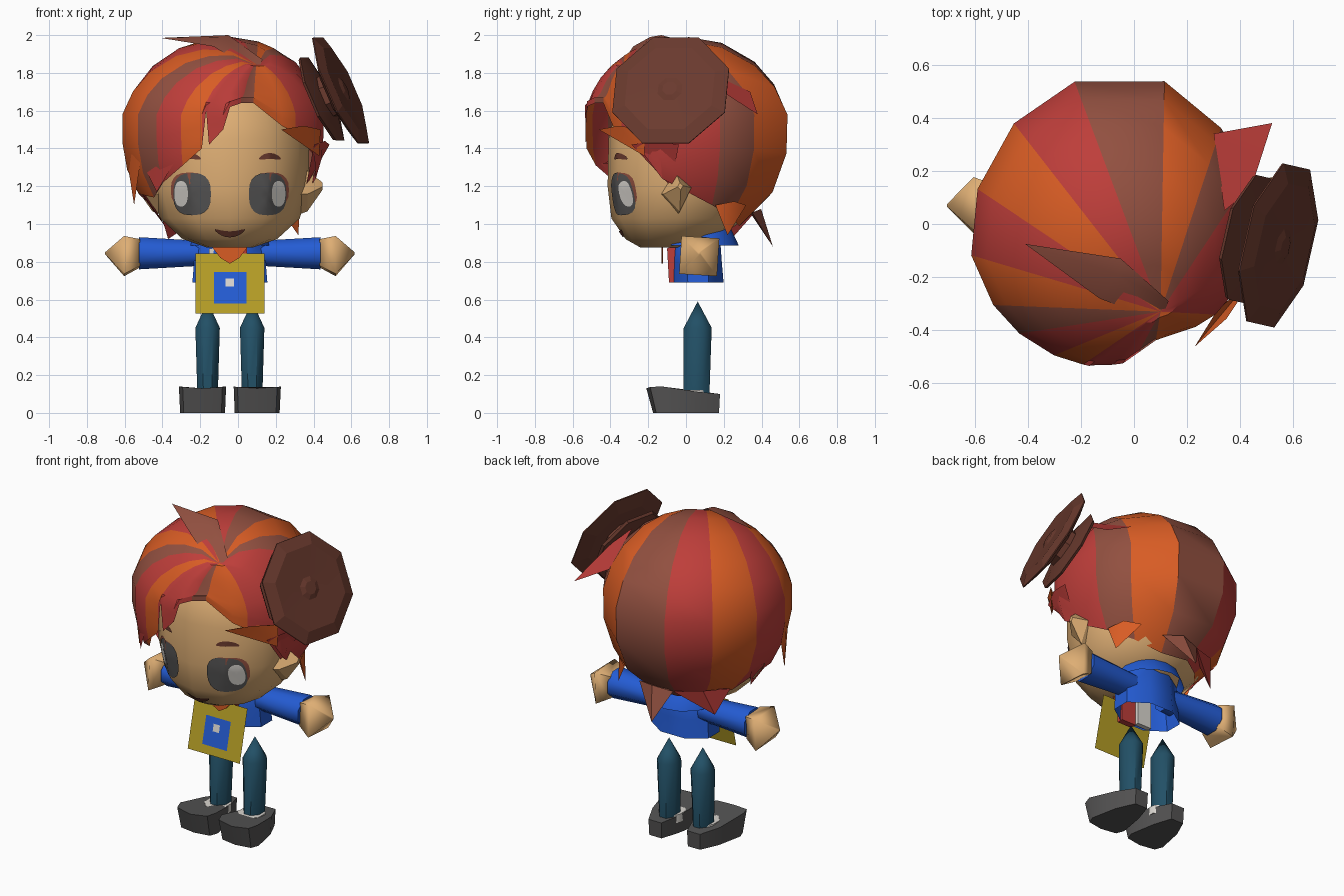
import bpy, bmesh, math
from mathutils import Vector
from mathutils.bvhtree import BVHTree

if "Cube" in bpy.data.objects:
    bpy.data.objects.remove(bpy.data.objects["Cube"])

CX = -0.043  # body symmetry line


def lin(c):
    c /= 255
    return c / 12.92 if c < 0.04 else ((c + 0.055) / 1.055) ** 2.4


MATS = {}
for n, c in dict(orange_hair=(216, 92, 36), red_hair=(190, 62, 58), brown_hair=(146, 80, 64),
                 dark_brown=(106, 58, 46), skin=(222, 174, 116), blue_cloth=(36, 92, 212),
                 yellow_cloth=(182, 158, 38), teal_cloth=(34, 80, 102), dark_grey=(84, 83, 83),
                 off_white=(218, 214, 208)).items():
    MATS[n] = bpy.data.materials.new(n)
    MATS[n].diffuse_color = (*map(lin, c), 1)


def build(name, verts, faces, cols, idx=None, angle=35):
    """Mesh from points; idx gives a colour slot for each face."""
    bm = bmesh.new()
    vs = [bm.verts.new(v) for v in verts]
    for k, f in enumerate(faces):
        bm.faces.new([vs[i] for i in f]).material_index = idx[k] if idx else 0
    bmesh.ops.remove_doubles(bm, verts=bm.verts, dist=1e-5)
    bmesh.ops.recalc_face_normals(bm, faces=bm.faces)
    me = bpy.data.meshes.new(name)
    bm.to_mesh(me)
    bm.free()
    for c in [cols] if isinstance(cols, str) else cols:
        me.materials.append(MATS[c])
    for p in me.polygons:
        p.use_smooth = True
    me.set_sharp_from_angle(angle=math.radians(angle))
    ob = bpy.data.objects.new(name, me)
    bpy.context.collection.objects.link(ob)
    return ob


def loft(name, rings, col, caps=(True, True), closed=True, angle=50):
    n = len(rings[0])
    verts = [p for r in rings for p in r]
    faces = [(j * n + i, j * n + (i + 1) % n, (j + 1) * n + (i + 1) % n, (j + 1) * n + i)
             for j in range(len(rings) - 1) for i in range(n if closed else n - 1)]
    if caps[0]:
        faces.append(tuple(range(n)))
    if caps[1]:
        faces.append(tuple(range(len(verts) - n, len(verts))))
    return build(name, verts, faces, col, angle=angle)


def ring(c, u, v, n, off=0.0):
    c, u, v = Vector(c), Vector(u), Vector(v)
    return [c + u * math.cos(math.tau * (i + off) / n) + v * math.sin(math.tau * (i + off) / n)
            for i in range(n)]


def zring(x, y, z, rx, ry, n=8, off=0.5):
    return ring((x, y, z), (rx, 0, 0), (0, ry, 0), n, off)


def plate(name, x0, x1, z0, z1, lift, col):
    """Flat sheet on the sloping apron plane."""
    build(name, [(x, -.105 + (z - .845) * .24 - lift, z) for x, z in
                 ((x0, z0), (x1, z0), (x1, z1), (x0, z1))], [(0, 1, 2, 3)], col)


# Head
head = loft("head", [zring(CX, cy, z, rx, ry, 12, 0) for z, cy, rx, ry in
                     [(.875, -.10, .12, .14), (.92, -.08, .25, .24), (1.03, -.04, .37, .355),
                      (1.2, -.02, .42, .395), (1.45, -.01, .42, .40), (1.65, 0, .36, .36),
                      (1.8, 0, .15, .15)]], "skin")
bvh = BVHTree.FromPolygons([v.co for v in head.data.vertices], [p.vertices for p in head.data.polygons])


# Face details laid on the head surface
def decal(name, cx, cz, a, b, col, off, e=1.0, bend=0.0):
    n, rows, verts = 20, (0.0, 0.35, 0.7, 1.0), []
    for s in rows:
        for i in range(n):
            t = math.tau * i / n
            u, w = math.cos(t), math.sin(t)
            u, w = (math.copysign(abs(k) ** e, k) * s for k in (u, w))
            x, z = cx + a * u, cz + b * w + bend * u * u
            hit = bvh.ray_cast(Vector((x, -2, z)), Vector((0, 1, 0)))[0]
            verts.append((x, (hit.y if hit else -.3) - off, z))
    loft(name, [verts[j * n:(j + 1) * n] for j in range(len(rows))], col, (False, False))


for side, s in (("left", -1), ("right", 1)):
    decal(side + "_eyelid", CX + s * .213, 1.18, .10, .093, "brown_hair", .005, .75)
    decal(side + "_eye", CX + s * .20, 1.158, .10, .112, "dark_grey", .008, .75)
    decal(side + "_eye_shine", CX + s * .258, 1.16, .036, .068, "off_white", .012, .85)
    decal(side + "_eyebrow", CX + s * .212, 1.36, .058, .016, "dark_brown", .007, 1, -.015)
    # Ears flaring out of the cheeks
    loft(side + "_ear", [ring((CX + s * x, y, z), (0, ry, 0), (0, 0, rz), 4, o) for x, y, z, ry, rz, o in
                         [(.34, -.06, 1.18, .085, .14, .1), (.41, -.045, 1.175, .075, .11, .1),
                          (.49, -.03, 1.2, .015, .02, .1)]], "skin", angle=25)
decal("mouth", CX, .945, .08, .016, "dark_brown", .008, 1, .025)

# Torso, neck and collar
loft("neck", [zring(CX, .04, z, .09, .09) for z in (.85, .96)], "skin")
loft("shirt", [zring(CX, y, z, rx, ry) for z, y, rx, ry in
               [(.69, .065, .215, .145), (.80, .06, .205, .14), (.93, .06, .20, .13),
                (1.0, .05, .13, .10)]], "blue_cloth", (False, False))
loft("collar", [[(CX + rx * math.cos(math.radians(a)), .06 + ry * math.sin(math.radians(a)), z)
                 for a in range(-40, 221, 26)] for rx, ry, z in
                [(.12, .10, 1.03), (.19, .18, .97), (.215, .22, .885)]],
     "blue_cloth", (False, False), False)
# Scarf with knot, and the undershirt beside it
loft("scarf", [[(x, y, z) for y, z in ((-.10, .87), (-.05, .90), (-.05, .69), (-.09, .69))]
               for x in (CX - .01, CX + .09)], "red_hair")
loft("undershirt", [[(x, y, z) for y, z in ((-.06, .87), (-.03, .87), (-.03, .695), (-.06, .695))]
                    for x in (CX - .11, CX - .012)], "off_white")
loft("scarf_knot", [[(CX - .10, y, .885), (CX + .10, y, .885), (CX + .05, y, .82), (CX, y, .79),
                     (CX - .05, y, .82)] for y in (-.122, -.13)], "orange_hair")

# Apron with pocket and badge
plate("apron", -.225, .14, .525, .845, 0, "yellow_cloth")
plate("pocket", -.128, .044, .578, .747, .006, "blue_cloth")
plate("badge", -.066, -.022, .668, .712, .012, "off_white")

# Limbs, mirrored about the body line
SHOE = [(-.045, .18, .10), (.045, .18, .10), (.10, .06, .112), (.135, -.13, .14), (.115, -.19, .137),
        (.01, -.21, .13), (-.095, -.19, .137), (-.115, -.13, .14), (-.085, .06, .112)]
for side, s in (("left", -1), ("right", 1)):
    loft(side + "_sleeve", [ring((CX + s * x, .07, .845), (0, ry, 0), (0, 0, rz), 8, .5) for x, ry, rz in
                            [(.12, .08, .07), (.21, .085, .075), (.48, .10, .092)]], "blue_cloth")
    loft(side + "_hand", [ring((CX + s * x, .07, z), (0, r, 0), (0, 0, r), 4, .46) for x, z, r in
                          [(.475, .845, .10), (.56, .83, .142), (.66, .845, .008)]], "skin", angle=75)
    lx = CX + s * .118
    loft(side + "_leg", [zring(lx, y, z, rx, ry) for y, z, rx, ry in
                         [(.055, .08, .058, .074), (.062, .45, .07, .08), (.062, .59, 0, 0)]], "teal_cloth")
    loft(side + "_sock", [zring(lx, .03, z, .078, .09) for z in (.07, .121)], "off_white")
    fx = CX + s * .135
    low = [(x * .95, y * .83 if y < 0 else y * .97, 0) for x, y, z in SHOE]
    loft(side + "_shoe", [[(fx + s * x, y, z) for x, y, z in r] for r in (low, SHOE)], "dark_grey")

# Hair cap: striped locks radiating from a parting point
C, R, ZC, H = Vector((-.06, 0)), .555, 1.45, .54
POLE = Vector((.10, -.33))
HAIR = ["orange_hair", "red_hair", "brown_hair"]
O, RD, B = 0, 1, 2
# angle, reach, bottom height, stripe colour up to the next angle
LOCKS = [(-15, .53, 1.24, RD), (20, .53, 1.10, B), (43, .53, 1.04, O), (72, .565, .99, B),
         (107, .56, 1.0, RD), (136, .545, 1.0, O), (166, .545, 1.02, RD), (192, .565, 1.16, O),
         (213, .56, 1.14, B), (228, .555, 1.22, RD), (244, .55, 1.31, O), (256, .545, 1.40, RD),
         (258.5, .545, 1.60, RD), (260, .54, 1.42, RD), (268, .53, 1.50, RD), (272, .525, 1.62, RD),
         (279, .49, 1.64, B), (288, .46, 1.64, O), (307, .485, 1.52, O), (317, .50, 1.48, RD),
         (335, .52, 1.36, RD)]


def polar(deg, r):
    return C + r * Vector((math.cos(math.radians(deg)), math.sin(math.radians(deg))))


def shell(deg, z, r=R):
    """Point on the hair dome at an angle and height."""
    p = polar(deg, r * math.sqrt(max(0, 1 - ((z - ZC) / H) ** 2)))
    return Vector((p.x, p.y, z))


cols = []
for deg, r, zb, _ in LOCKS:
    col = [Vector((*POLE, 1.84))]
    for s in (.2, .4, .6, .8, .92, 1):
        p = POLE.lerp(polar(deg, r), s)
        q = (p - C).length / (.57 + (r * 1.03 - .57) * s)
        z = ZC + H * math.sqrt(max(0, 1 - q * q))
        col.append(Vector((*p, max(z, zb + .03))))
    z0 = col[-1].z
    for t in (.35, .7, 1):
        z = z0 + (zb - z0) * t
        p = shell(deg, min(z, ZC), r)
        col.append(Vector((p.x, p.y, z)))
    cols.append(col)
m, n = len(cols[0]), len(cols)
faces = [(k * m + j, (k + 1) % n * m + j, (k + 1) % n * m + j + 1, k * m + j + 1)
         for k in range(n) for j in range(m - 1)]
build("hair_cap", [p for c in cols for p in c], faces, HAIR,
      [LOCKS[k][3] for k in range(n) for j in range(m - 1)], 30)


# Pointed tufts growing out of the cap edge
def tuft(name, a0, a1, z, tip, col):
    a, b = shell(a0, z, R * .985), shell(a1, z, R * .985)
    inner = (a + b) / 2 + (Vector((C.x, C.y, z)) - (a + b) / 2) * .05
    outer = shell((a0 + a1) / 2, z + .02, R * .985)
    build(name, [a, outer, b, inner, tip], [(0, 1, 4), (1, 2, 4), (2, 3, 4), (3, 0, 4)], HAIR[col], angle=40)


tuft("back_tuft", 68, 106, 1.06, (-.08, .46, .88), B)
tuft("back_left_tuft", 106, 158, 1.06, (-.37, .24, .92), RD)
tuft("back_right_tuft", 22, 50, 1.10, (.32, .22, .94), O)
tuft("left_tuft", 168, 194, 1.18, (-.38, -.10, .98), RD)
tuft("left_front_tuft", 190, 213, 1.36, (-.55, -.20, 1.10), O)
tuft("left_fringe_tuft", 213, 238, 1.32, (-.43, -.36, 1.17), RD)
tuft("right_sideburn", -32, -4, 1.42, (.36, -.08, 1.2), RD)
tuft("right_fringe_tuft", -58, -24, 1.5, (.43, -.22, 1.36), O)

# Loose locks standing off the crown
build("crown_lock", [(-.41, -.075, 1.985), (-.05, -.13, 2.0), (.13, -.29, 1.87), (.10, -.37, 1.80),
                     (-.13, -.28, 1.94), (-.06, -.19, 1.99)],
      [(0, 1, 5), (1, 2, 5), (2, 3, 5), (3, 4, 5), (4, 0, 5)], "brown_hair", angle=40)
build("side_lock", [(.30, .34, 1.70), (.52, .38, 1.58), (.44, .13, 1.74), (.34, .05, 1.84)],
      [(0, 1, 2), (0, 2, 3)], "red_hair", angle=20)

# Round hair ornament: raised outer disc, hub and smaller inner disc
N = Vector((.88, -.2, .4)).normalized()
U = Vector((0, 0, 1)).cross(N).normalized()
V = N.cross(U)
MID = Vector((.54, -.08, 1.705))
PROFILES = {"ornament_disc": [(-.03, 0), (-.03, .23), (0, .33), (.006, .33), (.03, .255), (.024, .07),
                              (.034, .04), (.034, 0)],
            "ornament_hub": [(-.11, .12), (0, .12)],
            "ornament_inner_disc": [(-.125, 0), (-.12, .25), (-.105, .26), (-.08, .15), (-.07, 0)]}
for name, prof in PROFILES.items():
    loft(name, [ring(MID + N * h, U * r, V * r, 8, .5) for h, r in prof], "dark_brown", angle=12)

for m in bpy.data.materials:
    if m.users and not m.is_grease_pencil:
        m.use_nodes = True
        m.node_tree.nodes["Principled BSDF"].inputs["Base Color"].default_value = m.diffuse_color
